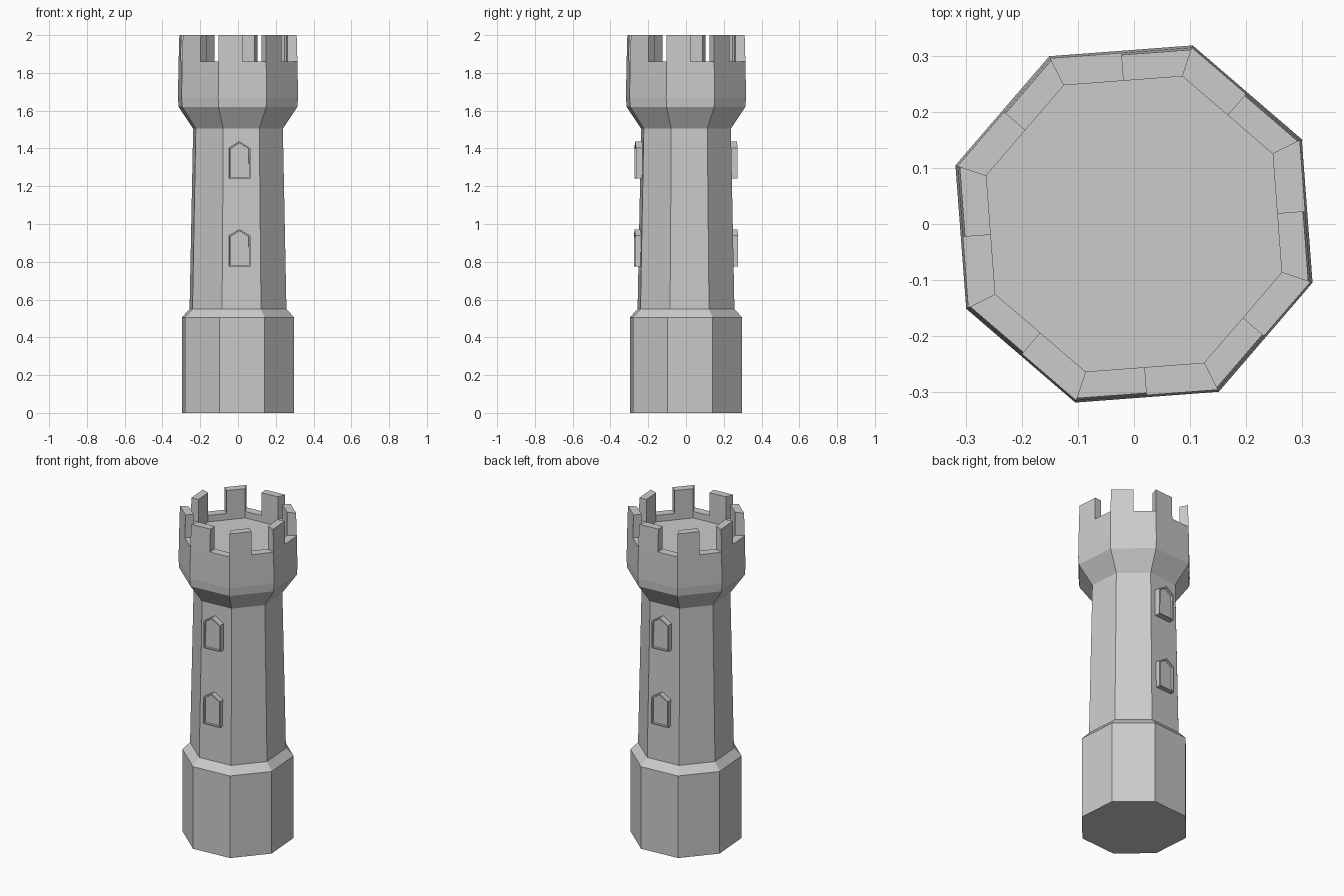
import bpy, bmesh
from math import sin, cos, radians
from mathutils import Vector

if "Cube" in bpy.data.objects:
    bpy.data.objects.remove(bpy.data.objects["Cube"])

TURN = radians(-108.2)          # angle of the left corner of the front face
STEP = radians(45)


def finish(name, bm):
    bmesh.ops.recalc_face_normals(bm, faces=bm.faces)
    mesh = bpy.data.meshes.new(name)
    bm.to_mesh(mesh)
    bm.free()
    obj = bpy.data.objects.new(name, mesh)
    bpy.context.collection.objects.link(obj)
    return obj


def corner(i, r, z):
    a = TURN + i * STEP
    return Vector((r * cos(a), r * sin(a), z))


def lathe(name, profile):
    """Octagonal solid from (radius, height) rings, capped at both ends."""
    bm = bmesh.new()
    rings = [[bm.verts.new(corner(i, r, z)) for i in range(8)] for r, z in profile]
    for a, b in zip(rings, rings[1:]):
        for i in range(8):
            j = (i + 1) % 8
            bm.faces.new((a[i], a[j], b[j], b[i]))
    bm.faces.new(rings[0])
    bm.faces.new(rings[-1])
    return finish(name, bm)


# Tower: plinth, tapered shaft, flared head, parapet and sunken roof floor
lathe("tower_body", [(0.313, 0), (0.313, 0.505), (0.27, 0.55), (0.25, 1.505),
                     (0.331, 1.62), (0.335, 1.67), (0.331, 1.86),
                     (0.277, 1.86), (0.277, 1.82)])

# Battlements: each fills half a side, starting at a corner
for k in range(8):
    bm = bmesh.new()
    rings = []
    for outer, z in ((0.331, 1.86), (0.327, 2.0)):
        o0, o1 = corner(k, outer, z), corner(k + 1, outer, z)
        i0, i1 = corner(k, 0.277, z), corner(k + 1, 0.277, z)
        rings.append([bm.verts.new(p) for p in (o0, o0.lerp(o1, 0.5), i0.lerp(i1, 0.5), i0)])
    a, b = rings
    for i in range(4):
        j = (i + 1) % 4
        bm.faces.new((a[i], a[j], b[j], b[i]))
    bm.faces.new(a)
    bm.faces.new(b)
    finish(f"battlement_{k + 1}", bm)


def window(name, face, z, dist):
    """Pointed window block with a shallow recessed panel."""
    ang = TURN + (face + 0.5) * STEP
    n = Vector((cos(ang), sin(ang), 0))
    t = Vector((-sin(ang), cos(ang), 0))
    outline = [(-0.055, 0), (0.055, 0), (0.055, 0.163), (0, 0.197), (-0.055, 0.163)]
    bm = bmesh.new()
    back, front = [[bm.verts.new(n * d + t * (u - 0.01) + Vector((0, 0, z + v)))
                    for u, v in outline] for d in (0.22, dist)]
    for i in range(5):
        j = (i + 1) % 5
        bm.faces.new((back[i], back[j], front[j], front[i]))
    bm.faces.new(back[::-1])
    panel = bm.faces.new(front)
    bm.normal_update()
    bmesh.ops.inset_region(bm, faces=[panel], thickness=0.009)
    bmesh.ops.translate(bm, verts=list(
        bmesh.ops.extrude_discrete_faces(bm, faces=[panel])["faces"][0].verts), vec=n * -0.014)
    finish(name, bm)


# Two windows each on the front and back faces
for side, face in (("front", 0), ("back", 4)):
    window(f"{side}_lower_window", face, 0.775, 0.272)
    window(f"{side}_upper_window", face, 1.24, 0.269)
